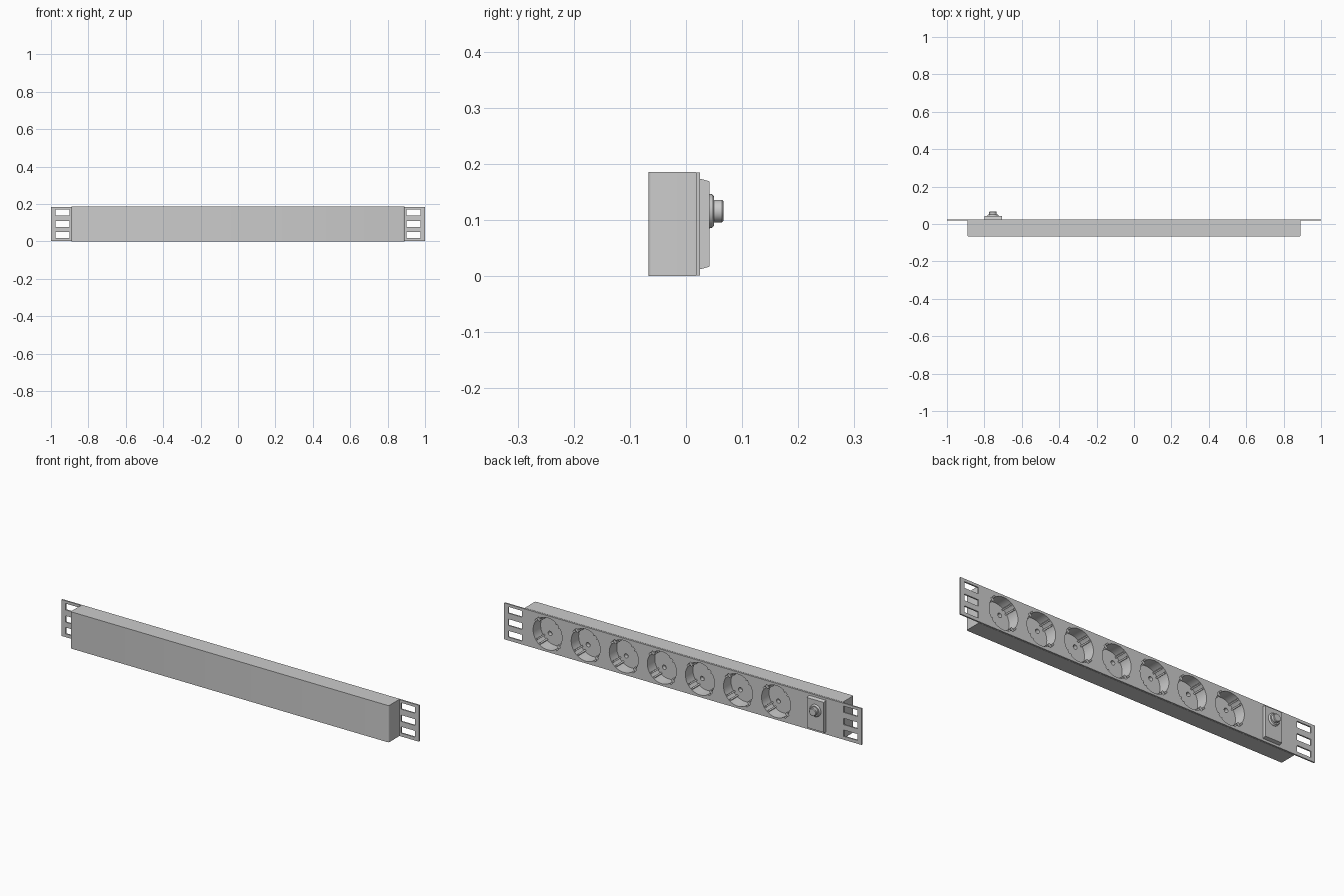
import bpy, bmesh
from math import pi, cos, sin
from mathutils import Matrix, Vector

if "Cube" in bpy.data.objects:
    bpy.data.objects.remove(bpy.data.objects["Cube"])

ZC = 0.093
SOCKETS = [0.757 - 0.213 * i for i in range(7)]
R = 0.081
FLOOR = -0.035


def box(bm, x0, x1, y0, y1, z0, z1):
    m = Matrix.Translation(((x0 + x1) / 2, (y0 + y1) / 2, (z0 + z1) / 2))
    m = m @ Matrix.Diagonal((x1 - x0, y1 - y0, z1 - z0, 1))
    return bmesh.ops.create_cube(bm, size=1, matrix=m)["verts"]


def polar_box(bm, x, angle, r0, r1, width, y0, y1):
    # box placed radially around a socket axis
    verts = box(bm, r0, r1, y0, y1, -width / 2, width / 2)
    m = Matrix.Translation((x, 0, ZC)) @ Matrix.Rotation(-angle, 4, 'Y')
    bmesh.ops.transform(bm, matrix=m, verts=verts)


def cone(bm, x, z, y0, y1, r0, r1, seg=48):
    m = Matrix.Translation((x, (y0 + y1) / 2, z)) @ Matrix.Rotation(-pi / 2, 4, 'X')
    bmesh.ops.create_cone(bm, cap_ends=True, segments=seg, radius1=r0,
                          radius2=r1, depth=y1 - y0, matrix=m)


def finish(bm, name, smooth=False):
    bmesh.ops.recalc_face_normals(bm, faces=bm.faces)
    me = bpy.data.meshes.new(name)
    bm.to_mesh(me)
    bm.free()
    ob = bpy.data.objects.new(name, me)
    bpy.context.collection.objects.link(ob)
    if smooth:
        shade(ob)
    return ob


def select(ob):
    bpy.ops.object.select_all(action='DESELECT')
    ob.select_set(True)
    bpy.context.view_layer.objects.active = ob


def shade(ob):
    select(ob)
    bpy.ops.object.shade_smooth_by_angle(angle=0.6)


def cut(ob, cutter):
    cutter.hide_render = True
    mod = ob.modifiers.new("cut", 'BOOLEAN')
    mod.operation = 'DIFFERENCE'
    mod.solver = 'EXACT'
    mod.object = cutter
    select(ob)
    bpy.ops.object.modifier_apply(modifier=mod.name)


PIN_ANGLES = (3 * pi / 4, -pi / 4)
EARTH_ANGLES = (pi / 4, -3 * pi / 4)

# housing with softened front corners
bm = bmesh.new()
box(bm, -0.89, 0.89, -0.067, 0.018, 0.0, 0.186)
edges = [e for e in bm.edges if all(v.co.y < 0 for v in e.verts)
         and abs(e.verts[0].co.x - e.verts[1].co.x) < 1e-4
         and abs(e.verts[0].co.z - e.verts[1].co.z) > 0.1]
bmesh.ops.bevel(bm, geom=edges, offset=0.007, segments=3, profile=0.5, affect='EDGES')
housing = finish(bm, "housing")

# socket face plate with rack ears
bm = bmesh.new()
box(bm, -1, 1, 0.018, 0.025, 0.001, 0.185)
plate = finish(bm, "face_plate")

# cutters: round recesses, pin holes with earth notches, ear slots
bm = bmesh.new()
for x in SOCKETS:
    cone(bm, x, ZC, FLOOR, 0.05, R, R)
recess_cutter = finish(bm, "recess_cutter")

bm = bmesh.new()
for x in SOCKETS:
    for a in PIN_ANGLES:
        cone(bm, x + 0.04 * cos(a), ZC + 0.04 * sin(a), -0.055, -0.03, 0.011, 0.011, 20)
    for a in EARTH_ANGLES:
        polar_box(bm, x, a, 0.07, 0.087, 0.03, -0.025, 0.05)
detail_cutter = finish(bm, "detail_cutter")

bm = bmesh.new()
for s in (-1, 1):
    for z in (0.034, 0.093, 0.155):
        xs = sorted((s * 0.9, s * 0.977))
        box(bm, xs[0], xs[1], 0, 0.05, z - 0.016, z + 0.016)
slot_cutter = finish(bm, "slot_cutter")

for c in (recess_cutter, detail_cutter):
    cut(housing, c)
    cut(plate, c)
cut(plate, slot_cutter)
for c in (recess_cutter, detail_cutter, slot_cutter):
    bpy.data.objects.remove(c)
shade(housing)
shade(plate)

# guide ribs and earth clips inside each socket
bm = bmesh.new()
for x in SOCKETS:
    for a in PIN_ANGLES:
        for d in (-0.16, 0.16):
            polar_box(bm, x, a + d, 0.072, 0.083, 0.008, FLOOR - 0.001, 0.022)
finish(bm, "guide_ribs")

bm = bmesh.new()
for x in SOCKETS:
    for a in EARTH_ANGLES:
        polar_box(bm, x, a, 0.069, 0.074, 0.014, FLOOR - 0.001, 0.016)
        polar_box(bm, x, a, 0.0735, 0.088, 0.014, 0.010, 0.016)
finish(bm, "earth_clips")

# breaker base, tapering at top and bottom
bm = bmesh.new()
for v in box(bm, -0.80, -0.706, 0.024, 0.042, 0.012, 0.174):
    if v.co.y > 0.03:
        v.co.z += 0.005 if v.co.z < ZC else -0.005
finish(bm, "breaker_base")

# breaker collar and push button
XB, ZB = -0.754, 0.116
bm = bmesh.new()
cone(bm, XB, ZB, 0.041, 0.046, 0.031, 0.030)
cone(bm, XB, ZB, 0.046, 0.050, 0.030, 0.026)
finish(bm, "breaker_collar", True)
bm = bmesh.new()
cone(bm, XB, ZB, 0.049, 0.064, 0.020, 0.020)
cone(bm, XB, ZB, 0.064, 0.067, 0.020, 0.017)
finish(bm, "breaker_button", True)
